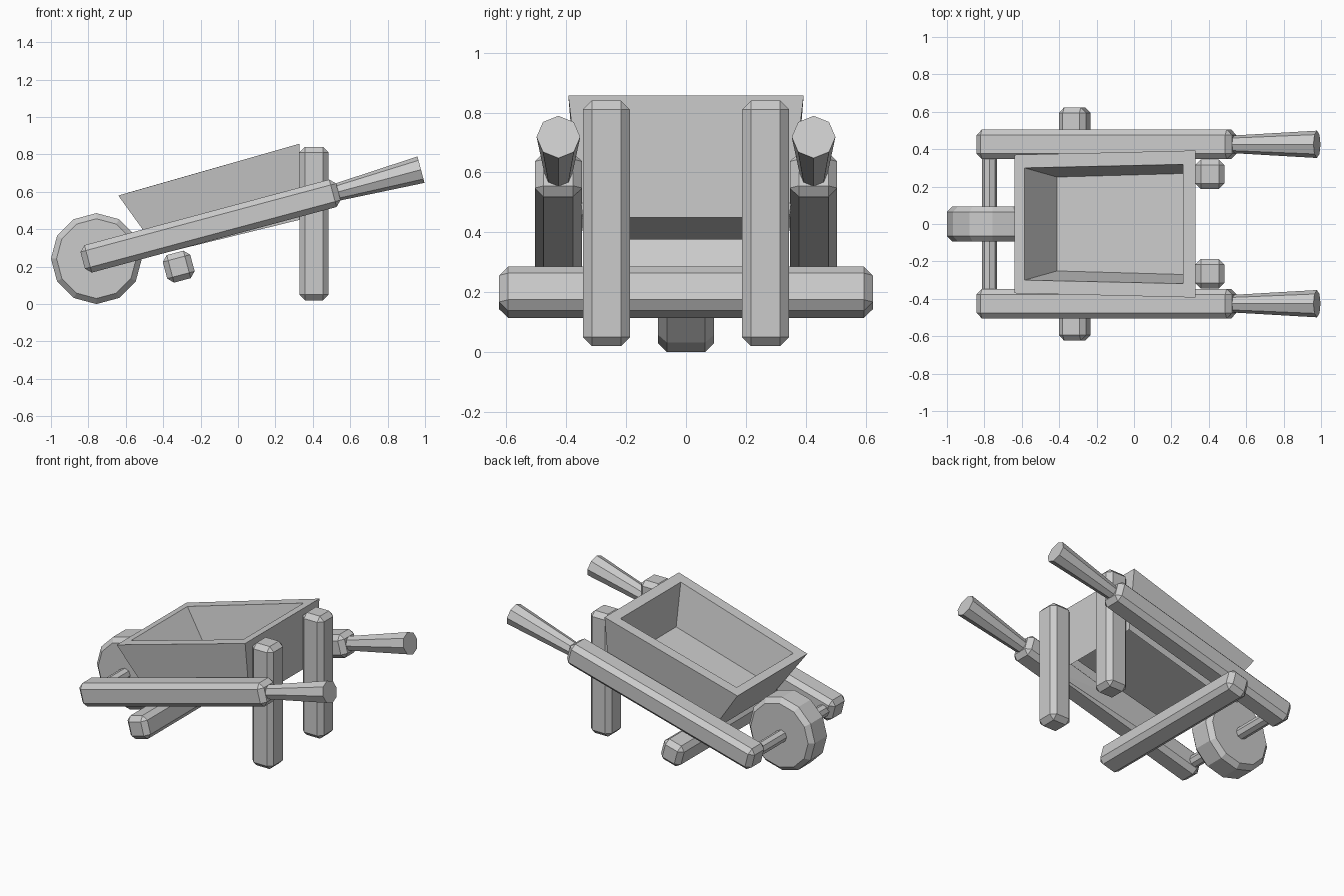
import bpy, bmesh
from math import radians, sin, cos, pi
from mathutils import Matrix, Vector

if "Cube" in bpy.data.objects:
    bpy.data.objects.remove(bpy.data.objects["Cube"])

TILT = radians(15)
BEVEL = 0.03


def finish(name, bm, matrix=Matrix()):
    bmesh.ops.recalc_face_normals(bm, faces=bm.faces)
    bm.transform(matrix)
    mesh = bpy.data.meshes.new(name)
    bm.to_mesh(mesh)
    bm.free()
    obj = bpy.data.objects.new(name, mesh)
    bpy.context.collection.objects.link(obj)
    return obj


def timber(name, centre, size, tilt=0.0):
    """Chamfered box, tilted upwards towards +x."""
    bm = bmesh.new()
    bmesh.ops.create_cube(bm, size=1)
    bmesh.ops.scale(bm, vec=size, verts=bm.verts)
    bmesh.ops.bevel(bm, geom=bm.edges[:], offset=BEVEL, segments=1,
                    affect='EDGES', profile=0.5)
    return finish(name, bm, Matrix.Translation(centre) @ Matrix.Rotation(-tilt, 4, 'Y'))


def loft(bm, rings):
    """Join successive vertex rings with quads."""
    rows = [[bm.verts.new(p) for p in ring] for ring in rings]
    for a, b in zip(rows, rows[1:]):
        n = len(a)
        for i in range(n):
            j = (i + 1) % n
            bm.faces.new((a[i], a[j], b[j], b[i]))
    return rows


def turned(name, sides, profile, matrix):
    """Capped low-poly turned shape from (height, radius) pairs along local z."""
    bm = bmesh.new()
    rows = loft(bm, [[(r * cos(2 * pi * i / sides), r * sin(2 * pi * i / sides), h)
                      for i in range(sides)] for h, r in profile])
    bm.faces.new(rows[0])
    bm.faces.new(rows[-1])
    return finish(name, bm, matrix)


def tray_ring(front, rear):
    """Four corners from (x, half width, z) at the front and rear."""
    (xf, yf, zf), (xr, yr, zr) = front, rear
    return [(xf, -yf, zf), (xr, -yr, zr), (xr, yr, zr), (xf, yf, zf)]


# Side beams, handles and legs, mirrored across the centre
beam_centre = Vector((-0.147, 0, 0.417))
for side, s in (("right", -1), ("left", 1)):
    centre = beam_centre + Vector((0, s * 0.426, 0))
    timber(side + "_beam", centre, (1.415, 0.158, 0.152), TILT)
    turned(side + "_handle", 8, [(0.68, 0.046), (1.165, 0.073)],
           Matrix.Translation(centre) @ Matrix.Rotation(pi / 2 - TILT, 4, 'Y'))
    timber(side + "_leg", (0.406, s * 0.266, 0.43), (0.157, 0.157, 0.82))

# Cross bar under the beams
timber("cross_bar", (-0.317, 0, 0.2), (0.152, 1.248, 0.152), TILT)

# Wheel and axle
hub = Matrix.Translation((-0.757, 0, 0.243)) @ Matrix.Rotation(pi / 2, 4, 'X')
turned("wheel", 12, [(-0.094, 0.213), (-0.064, 0.243), (0.064, 0.243), (0.094, 0.213)], hub)
turned("axle", 8, [(-0.4, 0.04), (0.4, 0.04)],
       Matrix.Translation((-0.015, 0, 0)) @ hub)

# Tray: tapered outer walls open underneath, flat rim, inner walls and floor
bm = bmesh.new()
rows = loft(bm, [
    tray_ring((-0.415, 0.325, 0.268), (0.328, 0.345, 0.45)),
    tray_ring((-0.64, 0.37, 0.58), (0.328, 0.393, 0.857)),
    tray_ring((-0.585, 0.30, 0.596), (0.262, 0.319, 0.838)),
    tray_ring((-0.412, 0.251, 0.377), (0.262, 0.27, 0.557)),
])
bm.faces.new(rows[-1])
finish("tray", bm)
